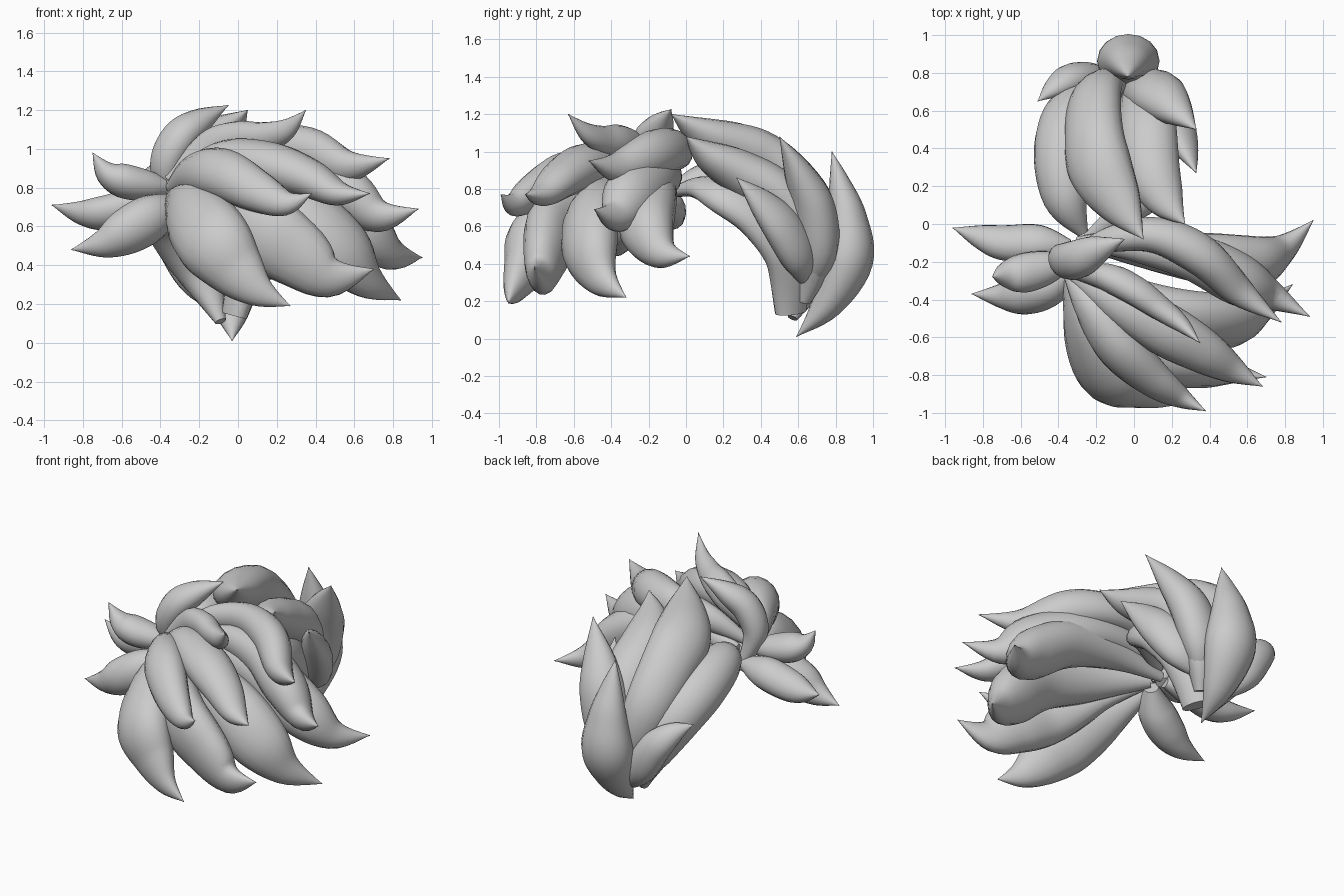
import bpy, bmesh, math
from mathutils import Vector

hair = bpy.data.materials.new("light_grey")
hair.diffuse_color = (0.6, 0.6, 0.6, 1)

SIDES, STEPS = 16, 6


def spline(p, i, t):
    """Smooth interpolation of position and radius between points i and i+1."""
    a, b, c, d = (p[max(0, min(len(p) - 1, i + k))] for k in (-1, 0, 1, 2))
    return [0.5 * (2 * q + (r - o) * t + (2 * o - 5 * q + 4 * r - s) * t * t
                   + (3 * q - o - 3 * r + s) * t ** 3) for o, q, r, s in zip(a, b, c, d)]


def lock(name, pts, flat=0.85):
    """A tapered lock swept along points (x, y, z, half width)."""
    rows = [spline(pts, i, k / STEPS) for i in range(len(pts) - 1) for k in range(STEPS)]
    rows.append(list(pts[-1]))
    pos = [Vector(r[:3]) for r in rows]
    # the flat side faces the way the lock bends
    bend = sum(pos, Vector()) / len(pos) - (pos[0] + pos[-1]) / 2
    bm = bmesh.new()
    rings = []
    for i, r in enumerate(rows):
        tan = (pos[min(i + 1, len(pos) - 1)] - pos[max(i - 1, 0)]).normalized()
        side = tan.cross(bend).normalized()
        up = side.cross(tan)
        w = max(r[3], 0.002)
        rings.append([bm.verts.new(pos[i] + side * w * math.cos(a) + up * w * flat * math.sin(a))
                      for a in (2 * math.pi * k / SIDES for k in range(SIDES))])
    for r0, r1 in zip(rings, rings[1:]):
        for k in range(SIDES):
            n = (k + 1) % SIDES
            bm.faces.new((r0[k], r0[n], r1[n], r1[k]))
    bm.faces.new(rings[0][::-1])
    bm.faces.new(rings[-1])
    bmesh.ops.recalc_face_normals(bm, faces=bm.faces)
    me = bpy.data.meshes.new(name)
    bm.to_mesh(me)
    bm.free()
    me.materials.append(hair)
    ob = bpy.data.objects.new(name, me)
    bpy.context.collection.objects.link(ob)
    bpy.context.view_layer.objects.active = ob
    ob.select_set(True)
    bpy.ops.object.shade_smooth_by_angle(angle=math.radians(50))
    ob.select_set(False)


# fringe locks sweeping to the front and right
lock("fringe_centre_upper", [(-.35, -.27, .8, .03), (-.22, -.45, .87, .11), (-.08, -.65, .87, .135),
                             (.1, -.82, .78, .11), (.25, -.92, .72, .065), (.38, -.99, .77, 0)])
lock("fringe_centre_lower", [(-.35, -.25, .75, .04), (-.25, -.55, .68, .16), (-.13, -.8, .53, .2),
                             (0, -.87, .37, .15), (.12, -.92, .26, .08), (.27, -.95, .19, 0)], .7)
lock("fringe_second_upper", [(-.35, -.25, .82, .03), (-.1, -.4, .94, .11), (.15, -.55, .92, .14),
                             (.36, -.67, .85, .12), (.52, -.77, .77, .075), (.68, -.86, .77, 0)])
lock("fringe_second_lower", [(-.3, -.25, .75, .04), (-.1, -.5, .72, .15), (.1, -.7, .6, .2),
                             (.3, -.75, .46, .18), (.48, -.78, .34, .11), (.7, -.81, .38, 0)], .65)
lock("fringe_third_lower", [(-.3, -.2, .75, .04), (0, -.4, .74, .14), (.3, -.5, .66, .18),
                            (.52, -.51, .48, .18), (.67, -.45, .32, .1), (.84, -.32, .22, 0)], .75)
lock("side_lower", [(-.3, -.1, .73, .03), (.03, -.14, .79, .1), (.36, -.18, .75, .145),
                    (.62, -.21, .6, .16), (.79, -.13, .46, .09), (.95, .02, .44, 0)], .85)
lock("side_middle", [(-.3, -.1, .8, .04), (0, -.11, .88, .1), (.3, -.17, .86, .14),
                     (.55, -.29, .77, .155), (.73, -.38, .655, .09), (.93, -.49, .69, 0)])
lock("side_upper", [(-.33, -.16, .85, .03), (-.12, -.08, .97, .08), (.12, -.06, 1.01, .11),
                    (.36, -.17, .99, .125), (.56, -.36, .91, .09), (.78, -.52, .95, 0)])
lock("crown_flick", [(-.36, -.25, .84, .03), (-.15, -.28, 1.0, .09), (0, -.35, 1.05, .095),
                     (.13, -.44, 1.06, .08), (.25, -.53, 1.1, .055), (.35, -.63, 1.2, 0)], .8)
lock("crown_tuft", [(-.33, -.13, .72, .04), (-.375, -.19, .9, .09), (-.31, -.19, 1.05, .105),
                    (-.2, -.14, 1.14, .08), (-.05, -.08, 1.225, 0)])

# short locks on the left
lock("left_tuft_upper", [(-.34, -.2, .8, .04), (-.46, -.23, .81, .09), (-.59, -.26, .835, .105),
                         (-.68, -.27, .88, .07), (-.75, -.28, .98, 0)])
lock("left_tuft_middle", [(-.34, -.12, .72, .04), (-.5, -.1, .71, .1), (-.68, -.1, .67, .1),
                          (-.81, -.07, .67, .07), (-.96, -.02, .71, 0)])
lock("left_tuft_lower", [(-.32, -.22, .72, .05), (-.44, -.32, .65, .12), (-.58, -.37, .57, .12),
                         (-.7, -.38, .51, .075), (-.86, -.37, .48, 0)], .9)

# long locks covering the back of the head
lock("back_centre", [(.05, -.08, 1.2, 0), (-.07, .1, 1.09, .12), (-.18, .3, 1.0, .18),
                     (-.215, .5, .89, .17), (-.2, .68, .68, .15), (-.12, .72, .4, .11),
                     (-.03, .65, .2, .03)], .75)
lock("back_right", [(.27, .0, 1.08, 0), (.17, .12, .98, .1), (.09, .3, .88, .155),
                    (.07, .52, .74, .155), (.05, .66, .45, .13), (0, .62, .2, .05)], .8)
lock("back_right_under", [(-.27, -.1, .77, .03), (-.06, .06, .81, .08), (.08, .2, .76, .12),
                          (.09, .39, .64, .14), (.05, .54, .42, .13), (-.02, .56, .14, .09)], .65)
lock("back_left", [(-.27, -.05, .82, .03), (-.36, .13, .84, .12), (-.38, .38, .76, .155),
                   (-.33, .58, .61, .15), (-.2, .67, .37, .12), (-.09, .57, .11, .03)], .9)

# pointed tufts at the nape
lock("nape_centre", [(-.03, .59, .01, 0), (-.03, .75, .18, .1), (-.03, .86, .42, .165),
                     (-.03, .86, .65, .125), (-.03, .82, .84, .065), (-.03, .78, 1, 0)])
lock("nape_right_upper", [(0, .62, .25, .03), (.06, .7, .45, .13), (.13, .68, .7, .145),
                          (.22, .6, .89, .095), (.33, .5, 1.08, 0)], .8)
lock("nape_right_lower", [(.02, .64, .3, .03), (.13, .61, .43, .12), (.21, .52, .59, .13),
                          (.27, .4, .73, .085), (.33, .27, .86, 0)], .7)
lock("nape_left", [(-.05, .68, .15, .03), (-.2, .76, .32, .1), (-.32, .77, .5, .1),
                   (-.42, .72, .6, .065), (-.51, .65, .65, 0)], .8)
